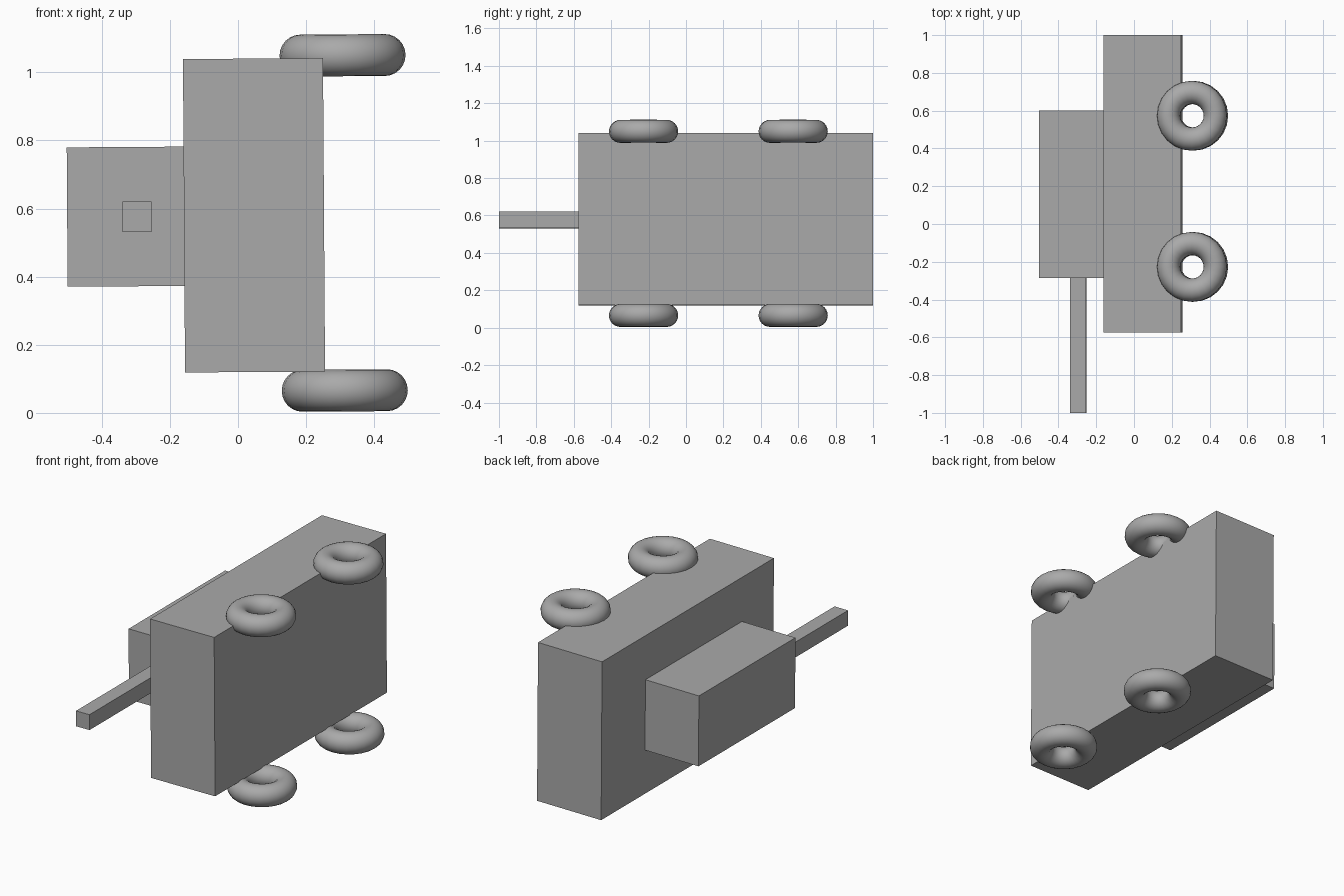
import bpy
import math
from mathutils import Matrix, Vector

if "Cube" in bpy.data.objects:
    bpy.data.objects.remove(bpy.data.objects["Cube"])

grey = bpy.data.materials.new("plain grey")
grey.diffuse_color = (0.4, 0.4, 0.4, 1)
grey.use_nodes = True
grey.node_tree.nodes["Principled BSDF"].inputs["Base Color"].default_value = grey.diffuse_color

# The whole vehicle lies on its side with a very slight lean about the y axis
PIVOT = Vector((0.047, 0.0, 0.58))
LEAN = (Matrix.Translation(PIVOT) @ Matrix.Rotation(-0.0066, 4, 'Y')
        @ Matrix.Translation(-PIVOT))


def finish(name):
    obj = bpy.context.object
    obj.name = name
    obj.data.materials.append(grey)
    obj.data.transform(LEAN @ obj.matrix_basis)
    obj.matrix_basis = Matrix.Identity(4)
    return obj


def box(name, x, y, z):
    """Box from (min, max) ranges on each axis."""
    bpy.ops.mesh.primitive_cube_add(size=1, location=[(a + b) / 2 for a, b in (x, y, z)])
    bpy.context.object.scale = [b - a for a, b in (x, y, z)]
    return finish(name)


def wheel(name, y, z):
    bpy.ops.mesh.primitive_torus_add(location=(0.31, y, z), major_radius=0.1235,
                                     minor_radius=0.0615, major_segments=24,
                                     minor_segments=24)
    finish(name)
    bpy.ops.object.shade_smooth_by_angle(angle=math.radians(40))


# Hull, turret and gun barrel
box("hull", (-0.1585, 0.2525), (-0.575, 1.0), (0.12, 1.04))
box("turret", (-0.5015, -0.1585), (-0.285, 0.60), (0.374, 0.783))
box("gun_barrel", (-0.339, -0.253), (-1.0, -0.285), (0.534, 0.623))

# Two wheels on each side of the hull
for side, z in (("left", 0.064), ("right", 1.048)):
    for place, y in (("front", -0.227), ("rear", 0.573)):
        wheel(f"{place}_{side}_wheel", y, z)
